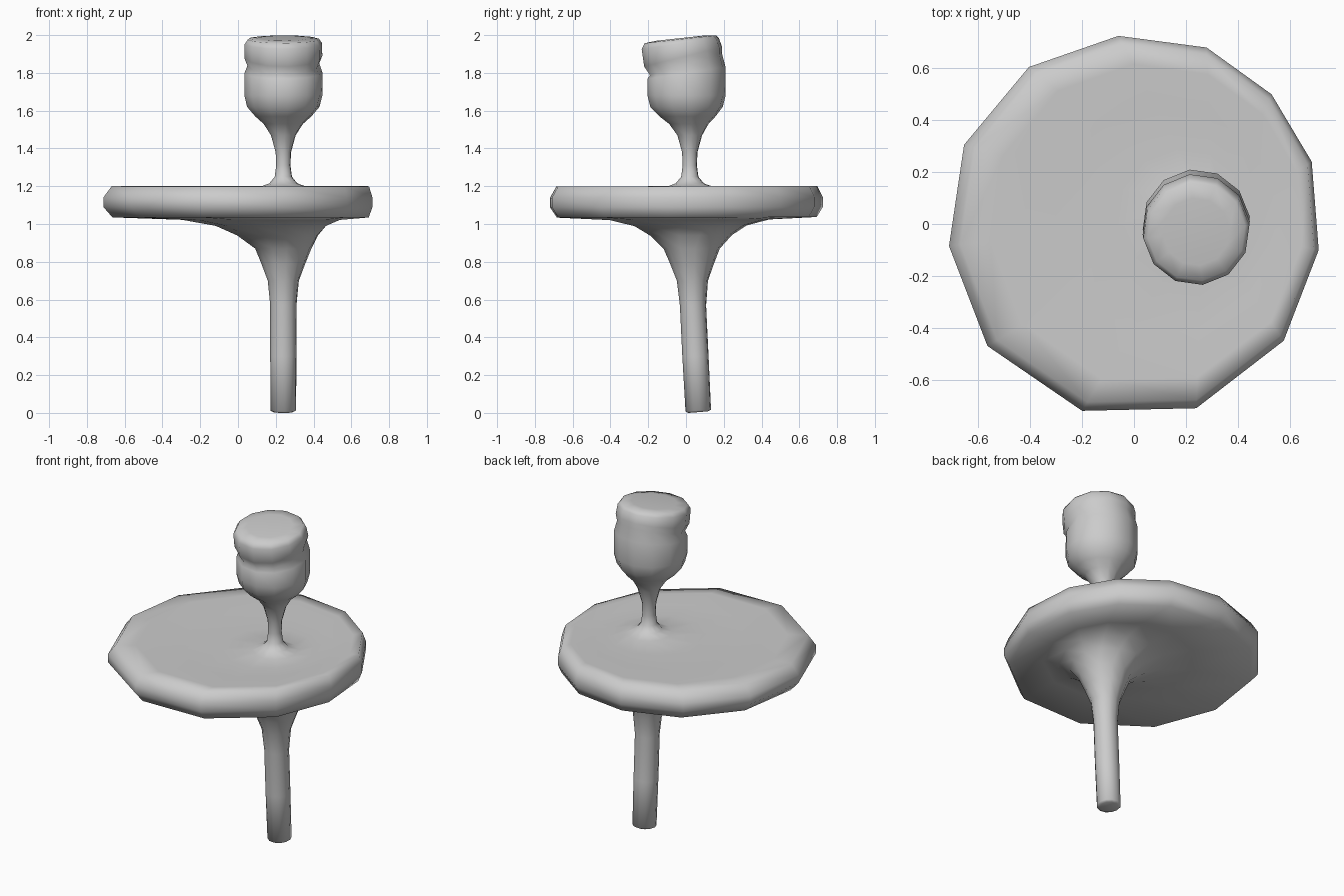
import bpy, bmesh, math

if "Cube" in bpy.data.objects:
    bpy.data.objects.remove(bpy.data.objects["Cube"])

SIDES = 12
# Uneven disc rim seen from above, clockwise from the back
RIM = [(-0.06, 0.725), (0.28, 0.68), (0.53, 0.5), (0.685, 0.24), (0.712, -0.1), (0.577, -0.45),
       (0.24, -0.71), (-0.2, -0.72), (-0.565, -0.47), (-0.713, -0.085), (-0.655, 0.305), (-0.405, 0.605)]


def circle(z, r, cx=0.24, cy=0.02, slope=0.0):
    pts = []
    for i in range(SIDES):
        a = math.radians(97) - 2 * math.pi * i / SIDES
        y = r * math.sin(a)
        pts.append((cx + r * math.cos(a), cy + y, z + slope * y))
    return pts


def flare(z, t, r=0.15, cy=0.03):
    # Blend from the round stem towards the disc rim
    return [(x + (rx - x) * t, y + (ry - y) * t, z + 0.012 * y)
            for (x, y, z), (rx, ry) in zip(circle(z, r, cy=cy), RIM)]


def loft(name, rings):
    bm = bmesh.new()
    loops = [[bm.verts.new(p) for p in ring] for ring in rings]
    for a, b in zip(loops, loops[1:]):
        for i in range(SIDES):
            j = (i + 1) % SIDES
            bm.faces.new((a[i], a[j], b[j], b[i]))
    bm.faces.new(loops[0])
    bm.faces.new(loops[-1])
    bmesh.ops.recalc_face_normals(bm, faces=bm.faces)
    me = bpy.data.meshes.new(name)
    bm.to_mesh(me)
    bm.free()
    for p in me.polygons:
        p.use_smooth = True
    ob = bpy.data.objects.new(name, me)
    bpy.context.collection.objects.link(ob)
    return ob


# Lower stem
rings = [circle(0.004, 0.052, cy=0.065, slope=0.08), circle(0.012, 0.068, cy=0.065, slope=0.08),
         circle(0.3, 0.07, cy=0.05), circle(0.57, 0.07, cy=0.037),
         circle(0.7, 0.083, cy=0.034), circle(0.79, 0.117, cy=0.032), circle(0.87, 0.15, cy=0.03)]
# Disc: flared underside, rounded rim, slightly dished top
rings += [flare(z, t) for z, t in ((0.94, 0.12), (0.99, 0.26), (1.022, 0.48), (1.035, 0.94),
                                   (1.09, 1.0), (1.14, 1.0), (1.2, 0.945), (1.2, 0.8),
                                   (1.193, 0.5), (1.189, 0.2))]
# Neck
rings += [circle(z, r) for z, r in ((1.195, 0.13), (1.215, 0.075), (1.25, 0.046), (1.31, 0.038),
                                    (1.38, 0.041), (1.47, 0.066))]
# Knob with tilted groove and tilted cap
rings += [circle(1.53, 0.105, cy=0.015), circle(1.57, 0.15, cy=0.008), circle(1.62, 0.193, cy=0.003),
          circle(1.68, 0.208, cy=0.003), circle(1.8, 0.208, cy=0.003, slope=0.15),
          circle(1.845, 0.192, cy=0.0, slope=0.3), circle(1.885, 0.208, cy=-0.015, slope=0.25),
          circle(1.955, 0.206, cy=-0.03, slope=0.14), circle(1.978, 0.19, cy=-0.03, slope=0.11),
          circle(1.984, 0.13, cy=-0.03, slope=0.11)]
loft("spinning_top", rings)
